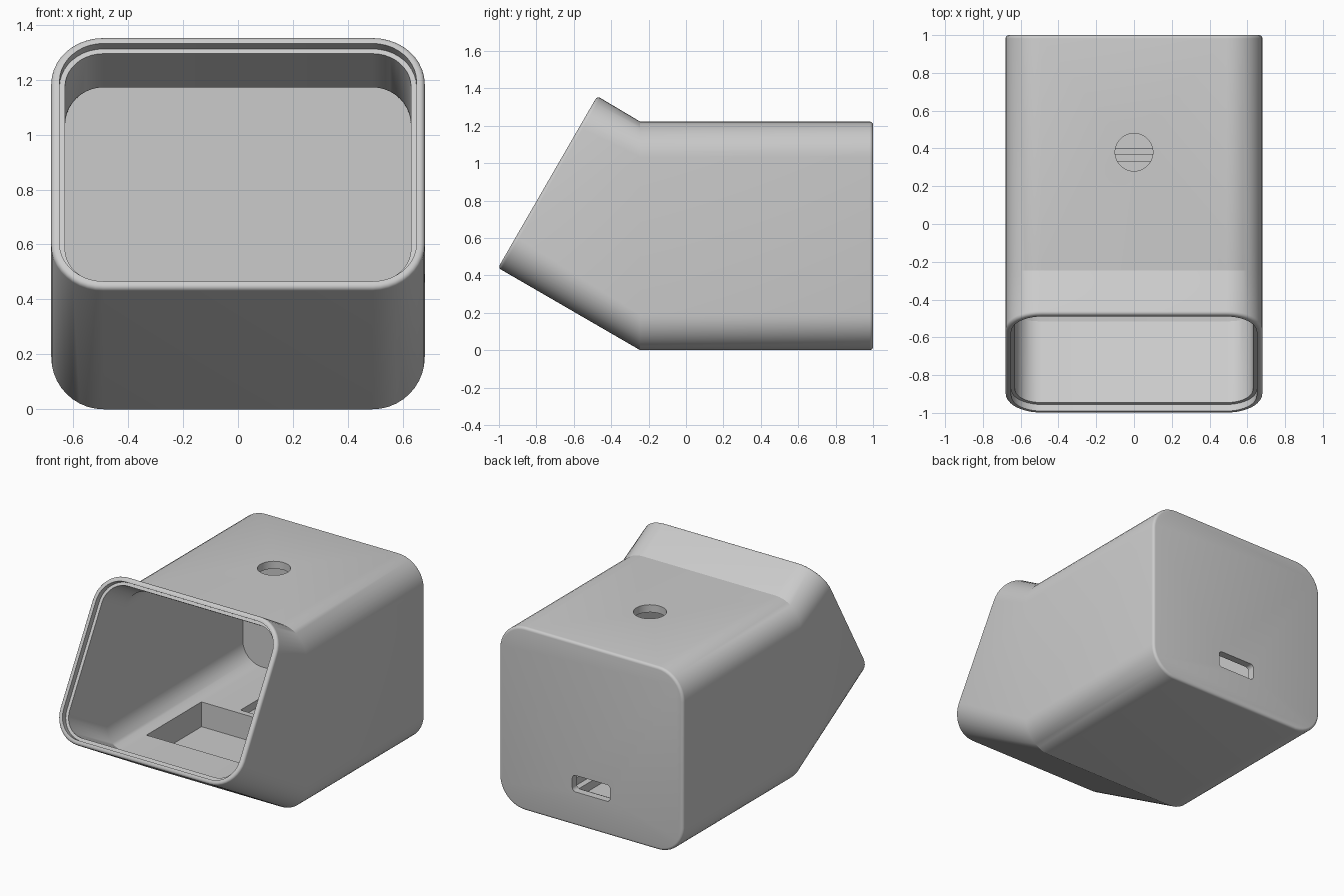
import bpy
import bmesh
from math import cos, sin, pi
from mathutils import Vector

cube = bpy.data.objects.get("Cube")
if cube:
    bpy.data.objects.remove(cube, do_unlink=True)

grey = bpy.data.materials.new("light_grey_plastic")
grey.use_nodes = True
GREY = (0.6, 0.6, 0.6, 1)
grey.diffuse_color = GREY
grey.node_tree.nodes["Principled BSDF"].inputs["Base Color"].default_value = GREY

HALF = 0.68        # half width of the shell
WALL = 0.05
FLOOR = 0.215      # top of the thick inner floor
STEPS = 10         # segments per rounded corner


def ring(low, high, half, radius):
    """Rounded rectangle standing on the y-z line from low to high."""
    low, high = Vector(low), Vector(high)
    length = (high - low).length
    up = (high - low) / length
    corners = [(half, length, 0), (-half, length, 1), (-half, 0, 2), (half, 0, 3)]
    points = []
    for cx, ct, quarter in corners:
        ox = cx - radius if cx > 0 else cx + radius
        ot = ct - radius if ct > 0 else ct + radius
        for i in range(STEPS + 1):
            a = (quarter + i / STEPS) * pi / 2
            p = low + up * (ot + radius * sin(a))
            points.append((ox + radius * cos(a), p.x, p.y))
    return points


def upright(y, inset, bottom=0.0, top=1.222, radius=0.19):
    return ring((y, bottom + inset), (y, top - inset), HALF - inset, radius - inset)


# Tilted mouth: plane leaning back, axis falling inward
UP = Vector((sin(pi / 6), cos(pi / 6)))
INWARD = Vector((cos(pi / 6), -sin(pi / 6)))
MOUTH_LOW = Vector((-1.005, 0.44))
MOUTH_HIGH = MOUTH_LOW + UP * 1.06


def mouth(depth, inset, radius=0.19):
    shift = INWARD * depth
    return ring(MOUTH_LOW + shift + UP * inset, MOUTH_HIGH + shift - UP * inset,
                HALF - inset, radius - inset)


def make(name, bm):
    bmesh.ops.recalc_face_normals(bm, faces=bm.faces)
    mesh = bpy.data.meshes.new(name)
    bm.to_mesh(mesh)
    bm.free()
    mesh.materials.append(grey)
    obj = bpy.data.objects.new(name, mesh)
    bpy.context.collection.objects.link(obj)
    return obj


def loft(name, rings):
    bm = bmesh.new()
    loops = [[bm.verts.new(p) for p in r] for r in rings]
    for a, b in zip(loops, loops[1:]):
        for i in range(len(a)):
            j = (i + 1) % len(a)
            bm.faces.new((a[i], a[j], b[j], b[i]))
    bm.faces.new(loops[0])
    bm.faces.new(loops[-1])
    return make(name, bm)


def box(name, half, y0, y1, z0, z1):
    bm = bmesh.new()
    bmesh.ops.create_cube(bm, size=1)
    for v in bm.verts:
        v.co = (v.co.x * 2 * half, y0 if v.co.y < 0 else y1, z0 if v.co.z < 0 else z1)
    return make(name, bm)


def cut(target, cutter):
    cutter.hide_render = True
    mod = target.modifiers.new(cutter.name, "BOOLEAN")
    mod.operation = "DIFFERENCE"
    mod.solver = "EXACT"
    mod.object = cutter
    bpy.context.view_layer.objects.active = target
    bpy.ops.object.modifier_apply(modifier=mod.name)
    bpy.data.objects.remove(cutter, do_unlink=True)


# Outer shell: softened mouth edge, mitred bend, softened back edge
EDGE = 0.018
arc = [(1 - cos(i * pi / 8), 1 - sin(i * pi / 8)) for i in range(5)]
front = [mouth(EDGE * d, EDGE * s) for d, s in arc]
back = [upright(1 - EDGE * d, EDGE * s) for d, s in reversed(arc)]
shell = loft("housing_shell", front + [upright(-0.245, 0)] + back)

# Hollow interior: tilted throat leading to a straight chamber
ceiling = 1.172
inner = HALF - WALL
low = MOUTH_LOW + UP * WALL
high = MOUTH_HIGH - UP * WALL
low_bend = low + INWARD * ((low.y - FLOOR) * 2)
high_bend = high + INWARD * ((high.y - ceiling) * 2)
cut(shell, loft("cavity_cutter", [
    mouth(-0.05, WALL),
    ring(low_bend, high_bend, inner, 0.14),
    ring((0.95, FLOOR), (0.95, ceiling), inner, 0.14)]))

# Recessed ledge around the mouth
cut(shell, loft("ledge_cutter", [mouth(-0.05, 0.03), mouth(0.04, 0.03)]))

# Floor pockets: large front bay, stepped rear bay
cut(shell, box("front_bay_cutter", 0.5, -0.25, 0.33, 0.05, 0.5))
cut(shell, box("rear_bay_cutter", 0.24, 0.37, 0.93, 0.165, 0.5))
cut(shell, box("rear_bay_deep_cutter", 0.2, 0.4, 0.9, 0.11, 0.5))

# Cable slot through the back wall
cut(shell, loft("cable_slot_cutter", [
    ring((y, 0.225), (y, 0.335), 0.14, 0.025) for y in (0.9, 1.1)]))

# Round hole through the roof
bm = bmesh.new()
bmesh.ops.create_cone(bm, cap_ends=True, segments=48, radius1=0.1, radius2=0.1, depth=0.2)
bmesh.ops.translate(bm, verts=bm.verts, vec=(0, 0.38, 1.2))
cut(shell, make("roof_hole_cutter", bm))

# Smooth rounded corners, crisp edges
bpy.ops.object.select_all(action="DESELECT")
shell.select_set(True)
bpy.context.view_layer.objects.active = shell
bpy.ops.object.shade_smooth_by_angle(angle=25 * pi / 180)
